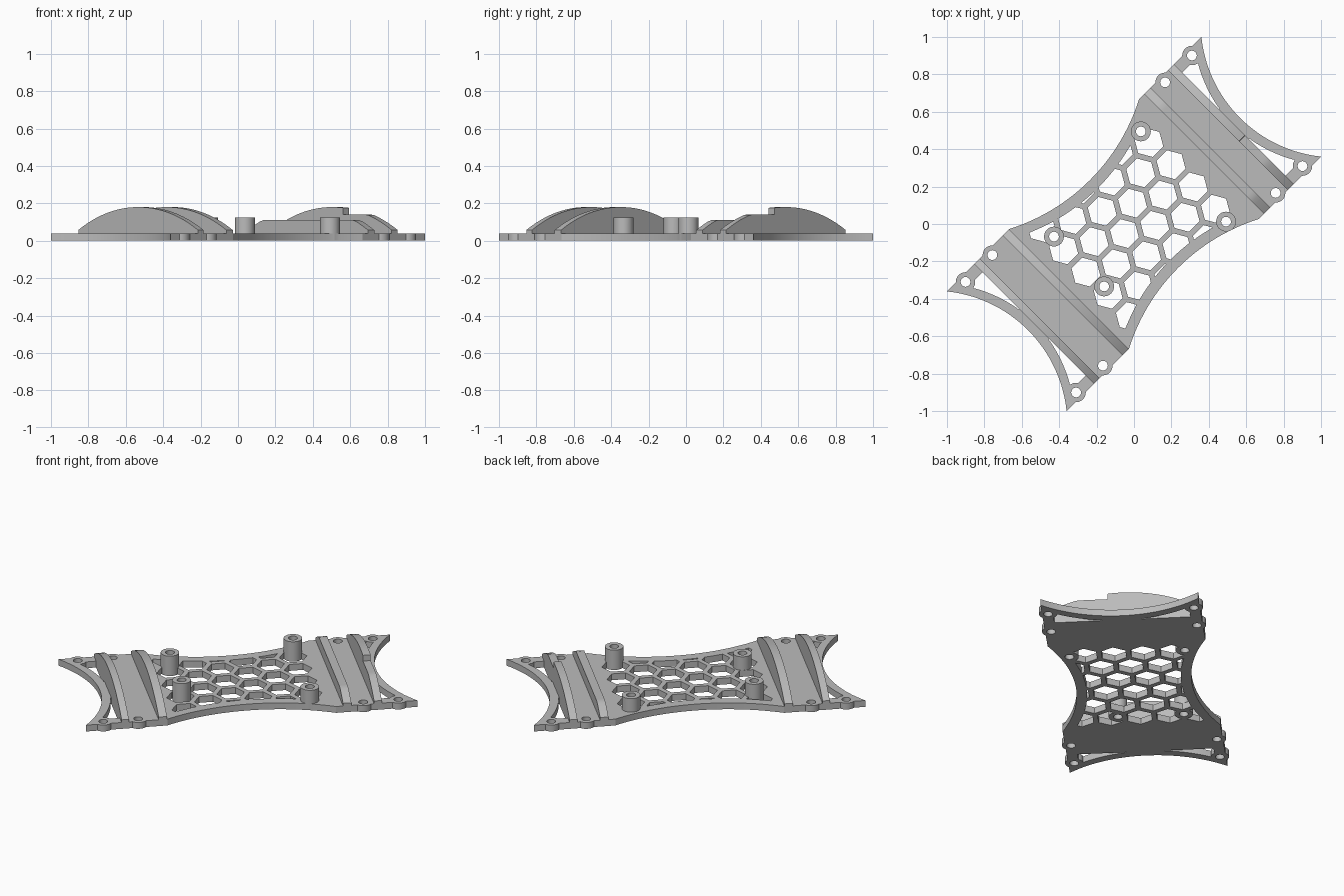
import bpy, bmesh, math

if "Cube" in bpy.data.objects:
    bpy.data.objects.remove(bpy.data.objects["Cube"], do_unlink=True)

# The plate is designed along its own length (u) and width (v), then turned 45 degrees.
TURN = math.radians(45)
HALF_L, HALF_W, THICK = 0.962, 0.4525, 0.04
END_SAG, SIDE_SAG, SIDE_END = 0.16, 0.12, 0.49

grey = bpy.data.materials.new("plastic_grey")
grey.use_nodes = True
grey.diffuse_color = (0.5, 0.5, 0.5, 1)
grey.node_tree.nodes["Principled BSDF"].inputs["Base Color"].default_value = (0.5, 0.5, 0.5, 1)


def prisms(name, outlines, z0, z1, place=lambda a, b, c: (a, b, c)):
    """One object holding an extruded prism for each outline."""
    bm = bmesh.new()
    for outline in outlines:
        low = [bm.verts.new(place(a, b, z0)) for a, b in outline]
        high = [bm.verts.new(place(a, b, z1)) for a, b in outline]
        bm.faces.new(low[::-1])
        bm.faces.new(high)
        for i in range(len(low)):
            j = (i + 1) % len(low)
            bm.faces.new((low[i], low[j], high[j], high[i]))
    bmesh.ops.recalc_face_normals(bm, faces=bm.faces)
    mesh = bpy.data.meshes.new(name)
    bm.to_mesh(mesh)
    bm.free()
    mesh.materials.append(grey)
    obj = bpy.data.objects.new(name, mesh)
    obj.rotation_euler.z = TURN
    bpy.context.collection.objects.link(obj)
    return obj


def ring(center, radius, sides):
    return [(center[0] + radius * math.cos(math.tau * i / sides),
             center[1] + radius * math.sin(math.tau * i / sides)) for i in range(sides)]


def spread(a, b, n):
    return [a + (b - a) * i / n for i in range(n + 1)]


def rise(t, half, sag):
    """Height of a circular arc above its middle, at distance t from the middle."""
    r = (half * half + sag * sag) / (2 * sag)
    return r - math.sqrt(r * r - t * t)


def end_u(v):
    return HALF_L - END_SAG + rise(v, HALF_W, END_SAG)


def side_v(u):
    return HALF_W - SIDE_SAG + rise(u, SIDE_END, SIDE_SAG)


def combine(target, tool, operation):
    mod = target.modifiers.new(tool.name, "BOOLEAN")
    mod.operation, mod.solver, mod.object = operation, "EXACT", tool
    tool.hide_render = True
    bpy.context.view_layer.update()
    bpy.context.view_layer.objects.active = target
    bpy.ops.object.modifier_apply(modifier=mod.name)
    bpy.data.objects.remove(tool, do_unlink=True)


# Base plate with four concave edges
right = [(end_u(v), v) for v in spread(-HALF_W, HALF_W, 32)]
top = [(u, side_v(u)) for u in spread(SIDE_END, -SIDE_END, 32)]
half = right + top
plate = prisms("base_plate", [half + [(-u, -v) for u, v in half]], 0, THICK)

# Honeycomb openings, trimmed to leave a rim
pitch, cell = 0.168, 0.08
cells = []
for row in range(6):
    u = 0.364 - row * pitch * math.sqrt(3) / 2
    shift = 0 if row % 2 else pitch / 2
    cells += [ring((u, k * pitch + shift), cell, 6) for k in range(-3, 4)]
windows = prisms("honeycomb_cutter", cells, -0.1, 0.1)
edge = [(u, side_v(u) - 0.06) for u in spread(0.47, -0.47, 24)]
rim = prisms("rim_cutter", [edge + [(-u, -v) for u, v in edge]], -0.2, 0.2)
combine(windows, rim, "INTERSECT")
combine(plate, windows, "DIFFERENCE")

# Slender corner openings behind the end arcs
slot = [(0.755, 0.39), (0.755, 0.11)] + [(end_u(v) - 0.052, v) for v in spread(0.11, 0.39, 10)]
slots = [[(su * u, sv * v) for u, v in slot] for su in (1, -1) for sv in (1, -1)]
combine(plate, prisms("corner_cutter", slots, -0.1, 0.1), "DIFFERENCE")

# Screw lugs along the edges and standoff posts
lugs = [(su * u, sv * 0.418) for u in (0.653, 0.856) for su in (1, -1) for sv in (1, -1)]
posts = [(0.376, 0.324), (0.357, -0.339), (-0.35, 0.255), (-0.349, -0.123)]
combine(plate, prisms("lugs", [ring(p, 0.052, 32) for p in lugs], 0, THICK), "UNION")
combine(plate, prisms("posts", [ring(p, 0.053, 32) for p in posts], 0, 0.125), "UNION")
holes = [ring(p, 0.026, 24) for p in lugs + posts]
combine(plate, prisms("screw_cutter", holes, -0.1, 0.3), "DIFFERENCE")


# Arched cross ribs, some cut flat on top
def rib(name, u0, u1, cap=1, split=None):
    vs = spread(-HALF_W, HALF_W, 40)
    if split is not None:
        vs = sorted(vs + [split - 0.0005, split + 0.0005])
    profile = [(-HALF_W, 0.01)]
    for v in vs:
        limit = cap if split is None or v < split else 1
        profile.append((v, min(0.18 - rise(v, 0.48, 0.14), limit)))
    profile.append((HALF_W, 0.01))
    return prisms(name, [profile], u0, u1, lambda v, z, u: (u, v, z))


parts = [plate,
         rib("left_outer_rib", -0.755, -0.713),
         rib("left_inner_rib", -0.54, -0.492),
         rib("right_inner_rib", 0.53, 0.578, cap=0.11),
         rib("right_outer_rib", 0.71, 0.755, cap=0.14, split=-0.085)]

bpy.ops.object.select_all(action="DESELECT")
for part in parts:
    part.select_set(True)
bpy.context.view_layer.objects.active = plate
bpy.ops.object.shade_smooth_by_angle(angle=math.radians(25))
